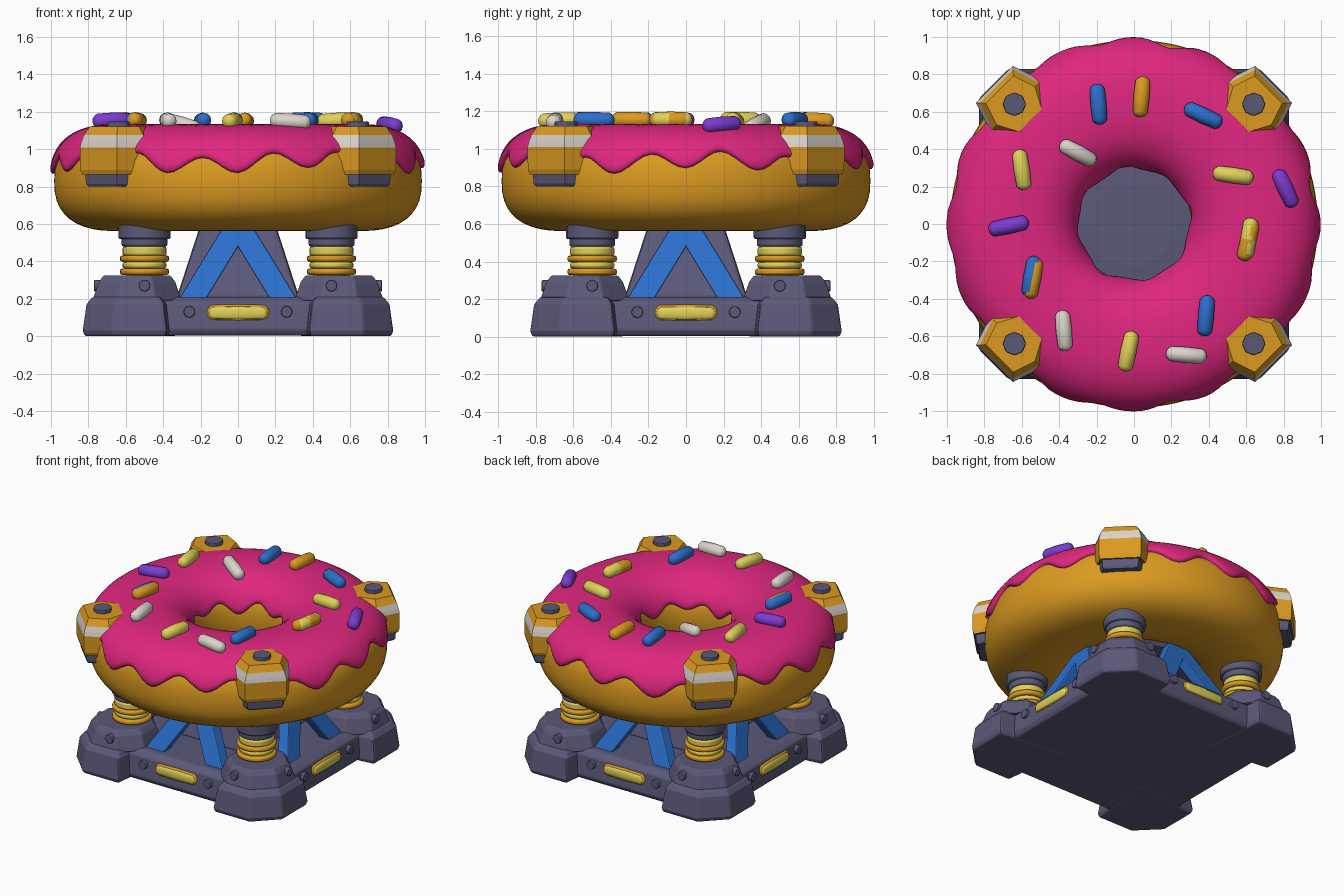
import bpy, bmesh
from math import sin, cos, pi, asin, hypot, radians
from mathutils import Matrix, Vector

if "Cube" in bpy.data.objects:
    bpy.data.objects.remove(bpy.data.objects["Cube"])


def material(name, rgb):
    m = bpy.data.materials.new(name)
    m.use_nodes = True
    m.diffuse_color = (*rgb, 1)
    m.node_tree.nodes["Principled BSDF"].inputs["Base Color"].default_value = (*rgb, 1)
    return m


GREY = material("slate grey", (.105, .10, .19))
PINK = material("icing pink", (.74, .02, .21))
GOLD = material("dough gold", (.71, .325, .015))
YELLOW = material("pale yellow", (.75, .64, .10))
BLUE = material("bright blue", (.025, .16, .61))
WHITE = material("warm white", (.72, .66, .60))
PURPLE = material("purple", (.20, .045, .63))
CORNERS = ("back_left", "back_right", "front_right", "front_left")
SIDES = ("front", "left", "back", "right")


def finish(bm, name, mats, matrix=Matrix(), bevel=0, smooth=None):
    bmesh.ops.recalc_face_normals(bm, faces=bm.faces)
    mesh = bpy.data.meshes.new(name)
    bm.to_mesh(mesh)
    bm.free()
    obj = bpy.data.objects.new(name, mesh)
    bpy.context.collection.objects.link(obj)
    obj.matrix_world = matrix
    for m in mats:
        mesh.materials.append(m)
    if bevel:
        mod = obj.modifiers.new("Bevel", "BEVEL")
        mod.width, mod.segments, mod.limit_method = bevel, 2, "ANGLE"
    if smooth:
        bpy.ops.object.select_all(action="DESELECT")
        obj.select_set(True)
        bpy.context.view_layer.objects.active = obj
        bpy.ops.object.shade_smooth_by_angle(angle=radians(smooth))
    return obj


def loft(name, rings, mats, matrix=Matrix(), bands=None, closed=False, **kw):
    """Skin a list of point rings; bands gives each strip's material index."""
    bm = bmesh.new()
    rows = [[bm.verts.new(p) for p in r] for r in rings]
    n = len(rows[0])
    pairs = list(zip(rows, rows[1:])) + ([(rows[-1], rows[0])] if closed else [])
    for k, (a, b) in enumerate(pairs):
        for i in range(n):
            f = bm.faces.new((a[i], a[(i + 1) % n], b[(i + 1) % n], b[i]))
            f.material_index = bands[k] if bands else 0
    if not closed:
        for row, k in ((rows[0], 0), (rows[-1], -1)):
            bm.faces.new(row).material_index = bands[k] if bands else 0
    return finish(bm, name, mats, matrix, **kw)


def ring(poly, z, s=1, c=(0, 0)):
    return [(c[0] + (x - c[0]) * s, c[1] + (y - c[1]) * s, z) for x, y in poly]


def square(h):
    return [(h, h), (-h, h), (-h, -h), (h, -h)]


def polygon(r, sides, start=0):
    return [(r * cos(start + 2 * pi * i / sides), r * sin(start + 2 * pi * i / sides))
            for i in range(sides)]


def cylinder(name, r, depth, mat, matrix, sides=8, **kw):
    poly = polygon(r, sides)
    return loft(name, [ring(poly, -depth / 2), ring(poly, depth / 2)], [mat], matrix, **kw)


def capsule(name, r, length, mat, matrix):
    bm = bmesh.new()
    bmesh.ops.create_uvsphere(bm, u_segments=12, v_segments=8, radius=r)
    for v in bm.verts:
        if abs(v.co.z) > 1e-5:
            v.co.z += (length / 2 - r) * (1 if v.co.z > 0 else -1)
    return finish(bm, name, [mat], matrix, smooth=60)


# Ring cake: squarish section swept round the z axis
MID_R, MID_Z, POWER = .645, .83, 2.5


def section(theta, t, puff=0):
    a, b = .338 + .025 * puff, .268 + .036 * puff
    curve = lambda v: (1 if v > 0 else -1) * abs(v) ** (2 / POWER)
    r = MID_R + a * curve(cos(t))
    return Vector((r * cos(theta), r * sin(theta), MID_Z + b * curve(sin(t))))


def angle_at(z):
    return asin(((z - MID_Z) / .30) ** (POWER / 2))


turn = [2 * pi * i / 160 for i in range(160)]
loft("dough_ring", [[section(th, 2 * pi * j / 40) for th in turn] for j in range(40)],
     [GOLD], closed=True, smooth=60)


# Icing with wavy drips at both the outer and the inner edge
def icing_row(s, puff):
    row = []
    for th in turn:
        outer = angle_at(.945 - .047 * cos(16 * (th - 1.5 * pi)) + .018 * sin(5 * th + 1))
        inner = pi - angle_at(.94 + .03 * sin(8 * th) + .015 * sin(5 * th))
        row.append(section(th, outer + (inner - outer) * s, puff))
    return row


steps = [(0, -.5), (-.012, .4), (0, .85)]
steps += [(.03 + .94 * j / 24, 1) for j in range(25)]
steps += [(1, .85), (1.012, .4), (1, -.5)]
loft("icing", [icing_row(*s) for s in steps], [PINK], closed=True, smooth=70)


# Sprinkles laid on the icing
def on_icing(x, y):
    d = min(1, abs(hypot(x, y) - MID_R) / .363)
    return Vector((x, y, MID_Z + .304 * (1 - d ** POWER) ** (1 / POWER) + .022))


sprinkles = [
    (BLUE, -.19, .64, 95), (GOLD, .04, .68, 85), (BLUE, .37, .58, -25),
    (WHITE, -.30, .38, -28), (YELLOW, -.60, .29, 98), (YELLOW, .53, .26, -8),
    (PURPLE, .81, .19, -65), (PURPLE, -.67, -.01, 12), (GOLD, .61, -.09, 75),
    (GOLD, -.54, -.29, 80), (BLUE, .385, -.49, 85), (WHITE, -.375, -.57, 95),
    (YELLOW, -.03, -.68, 78), (WHITE, .28, -.70, -5),
    (YELLOW, .613, -.075, 82), (BLUE, -.548, -.28, 80)]
for i, (mat, x, y, deg) in enumerate(sprinkles):
    dx, dy = .08 * cos(radians(deg)), .08 * sin(radians(deg))
    p, q = on_icing(x - dx, y - dy), on_icing(x + dx, y + dy)
    rot = (q - p).to_track_quat("Z", "Y").to_matrix().to_4x4()
    capsule(f"sprinkle_{i + 1}", .043, .22, mat, Matrix.Translation((p + q) / 2) @ rot)

# Base deck, tapered core and the plate that closes the ring's hole
loft("base_deck", [ring(square(.70), .003), ring(square(.72), .035), ring(square(.70), .18),
                   ring(square(.66), .21)], [GREY], bevel=.01)
loft("core", [ring(square(.33), .2), ring(square(.20), .6)], [GREY], bevel=.02)
hub = polygon(.46, 16, pi / 16)
loft("hub_plate", [ring(hub, .572, .92), ring(hub, .605), ring(hub, .62, .5)], [GREY])

# Corner parts
pad = [(.32, .32), (.83, .38), (.83, .67), (.67, .83), (.38, .83)]
step = [(x + .54, y + .54) for x, y in polygon(.235, 8, pi / 8)]
clamp = [(-.165, .115), (-.165, -.115), (-.015, -.195), (.15, -.14), (.15, .14), (-.015, .195)]
for k, corner in enumerate(CORNERS):
    R = Matrix.Rotation(k * pi / 2, 4, "Z")
    mid = (.575, .575)
    loft(f"{corner}_foot", [ring(pad, 0, .96, mid), ring(pad, .03, 1, mid),
                            ring(pad, .17, .92, mid), ring(pad, .21, .80, mid)],
         [GREY], R, bevel=.012)
    loft(f"{corner}_foot_step", [ring(step, .19, 1.1, (.54, .54)), ring(step, .29, .94, (.54, .54)),
                                 ring(step, .325, .82, (.54, .54))], [GREY], R, bevel=.008)
    for tag, pos, axis in (("a", (.5, .75, .27), "X"), ("b", (.75, .5, .27), "Y")):
        cylinder(f"{corner}_foot_bolt_{tag}", .032, .04, GREY,
                 R @ Matrix.Translation(pos) @ Matrix.Rotation(pi / 2, 4, axis), bevel=.006)
    # Spring column with alternating coils
    post = R @ Matrix.Translation((.5, .5, 0))
    at = lambda z: post @ Matrix.Translation((0, 0, z))
    cylinder(f"{corner}_spring_core", .10, .26, YELLOW, at(.43), 24, smooth=40)
    for i, z in enumerate((.345, .38, .415, .455)):
        mat, r = ((GOLD, .132), (YELLOW, .118))[i % 2]
        cylinder(f"{corner}_coil_{i + 1}", r, .034 if i < 3 else .05, mat, at(z), 24,
                 bevel=.012, smooth=40)
    cylinder(f"{corner}_spring_collar", .122, .05, GREY, at(.505), 20, bevel=.01, smooth=40)
    cylinder(f"{corner}_spring_cap", .14, .09, GREY, at(.565), 20, bevel=.01, smooth=40)
    # Clamp gripping the ring edge
    C = Matrix.Rotation(k * pi / 2 + pi / 4, 4, "Z") @ Matrix.Translation((.905, 0, 0))
    levels = [(.80, .78), (.815, .84), (.865, .86), (.865, .94), (.89, .99),
              (1.01, 1), (1.035, .97), (1.075, .90), (1.122, .74)]
    loft(f"{corner}_clamp", [ring(clamp, z, s) for z, s in levels], [GREY, GOLD, WHITE], C,
         bands=[0, 0, 0, 1, 1, 2, 2, 1])
    cylinder(f"{corner}_clamp_bolt", .062, .05, GREY, C @ Matrix.Translation((0, 0, 1.122)), 8, bevel=.006)

# Side parts: braces, light and bolts
for k, side in enumerate(SIDES):
    R = Matrix.Rotation(k * pi / 2, 4, "Z")
    for s, tag in ((-1, "a"), (1, "b")):
        bar = lambda x0, x1, y, z: [(-s * x0, y, z), (-s * x1, y, z),
                                    (-s * x1, y + .08, z), (-s * x0, y + .08, z)]
        loft(f"{side}_brace_{tag}", [bar(-.315, -.17, -.62, .2), bar(-.07, .075, -.46, .6)],
             [BLUE], R, bevel=.008)
        cylinder(f"{side}_panel_bolt_{tag}", .032, .05, GREY,
                 R @ Matrix.Translation((s * .26, -.705, .13)) @ Matrix.Rotation(pi / 2, 4, "X"),
                 bevel=.006)
    for part, r, length, y, mat in (("light_frame", .046, .335, -.704, GOLD),
                                    ("light", .034, .31, -.715, YELLOW)):
        capsule(f"{side}_{part}", r, length, mat, R @ Matrix.Translation((0, y, .125))
                @ Matrix.Diagonal((1, .4, 1, 1)) @ Matrix.Rotation(pi / 2, 4, "Y"))
